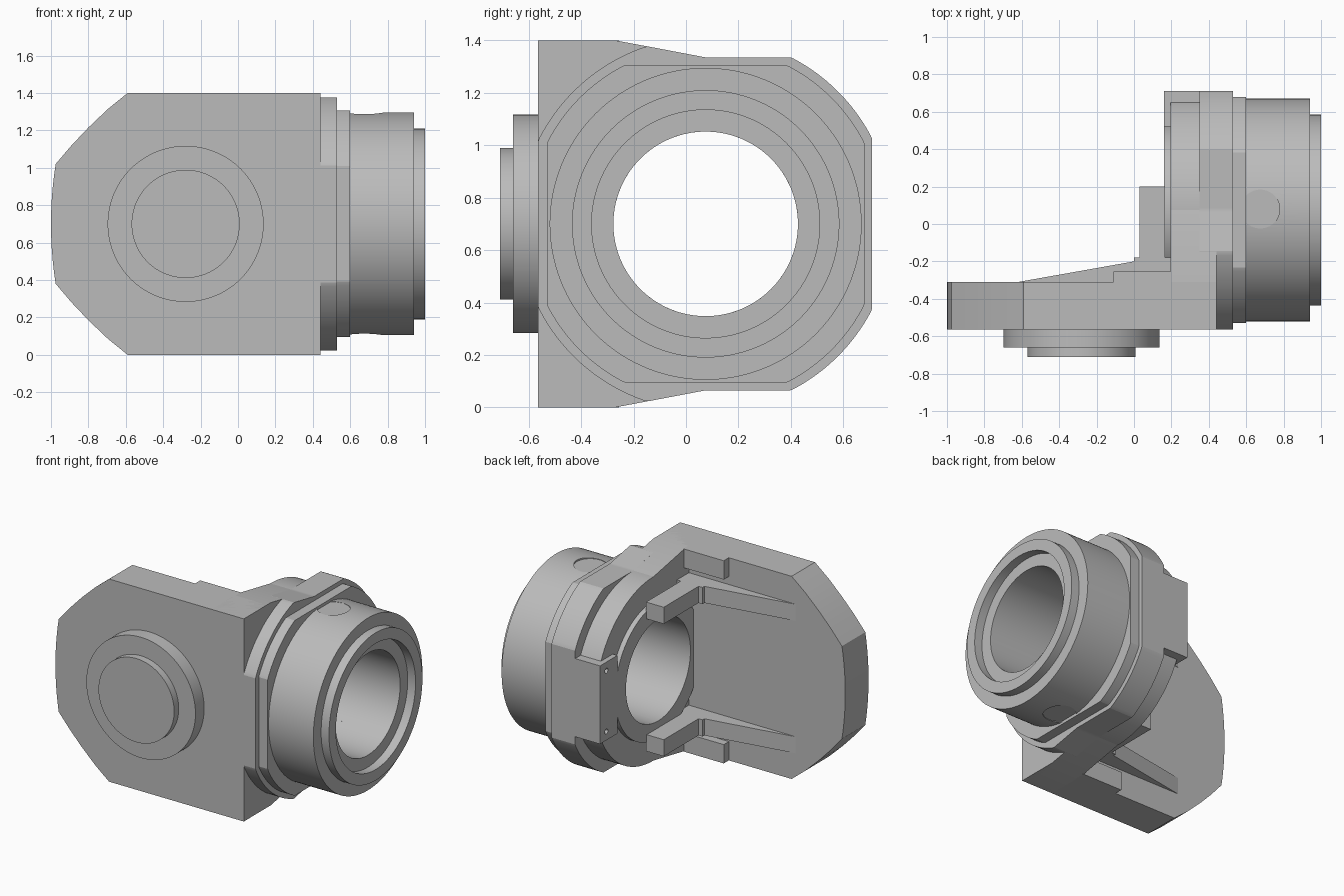
import bpy, bmesh, math

old = bpy.data.objects.get("Cube")
if old:
    bpy.data.objects.remove(old, do_unlink=True)

grey = bpy.data.materials.new("machined_grey")
grey.use_nodes = True
grey.diffuse_color = (0.5, 0.5, 0.5, 1)
grey.node_tree.nodes["Principled BSDF"].inputs["Base Color"].default_value = (0.5, 0.5, 0.5, 1)

CY, CZ = 0.075, 0.7      # barrel axis, running along x
BORE = 0.352


def finish(name, bm):
    bmesh.ops.recalc_face_normals(bm, faces=bm.faces)
    mesh = bpy.data.meshes.new(name)
    bm.to_mesh(mesh)
    bm.free()
    ob = bpy.data.objects.new(name, mesh)
    bpy.context.collection.objects.link(ob)
    mesh.materials.append(grey)
    return ob


def prism(name, pts, axis, lo, hi):
    """Extrude a 2D outline along the named axis."""
    place = {"x": lambda p, d: (d, p[0], p[1]),
             "y": lambda p, d: (p[0], d, p[1]),
             "z": lambda p, d: (p[0], p[1], d)}[axis]
    bm = bmesh.new()
    a = [bm.verts.new(place(p, lo)) for p in pts]
    b = [bm.verts.new(place(p, hi)) for p in pts]
    bm.faces.new(a)
    bm.faces.new(b)
    n = len(pts)
    for i in range(n):
        bm.faces.new((a[i], a[(i + 1) % n], b[(i + 1) % n], b[i]))
    return finish(name, bm)


def circle(u, v, r, n=128):
    return [(u + r * math.cos(2 * math.pi * i / n), v + r * math.sin(2 * math.pi * i / n))
            for i in range(n)]


def rect(u0, u1, v0, v1):
    return [(u0, v0), (u1, v0), (u1, v1), (u0, v1)]


def clipped_disc(radius, half, front, slope=0.0):
    """Disc around the barrel axis with flats; the flats may flare towards the front."""
    pts = []
    for i in range(360):
        c, s = math.cos(math.radians(i)), math.sin(math.radians(i))
        r = radius
        if c > 1e-6:
            r = min(r, half / c)
        elif c < -1e-6:
            r = min(r, -front / c)
        flat = abs(s) + (slope * c if c < 0 else 0)
        if flat > 1e-6:
            r = min(r, half / flat)
        pts.append((CY + r * c, CZ + r * s))
    return pts


def cut(ob, cutters):
    for c in cutters:
        m = ob.modifiers.new("cut", "BOOLEAN")
        m.operation = "DIFFERENCE"
        m.solver = "EXACT"
        m.object = c
        bpy.context.view_layer.objects.active = ob
        bpy.ops.object.modifier_apply(modifier=m.name)


# Front plate with tapered, slightly bowed end
taper = [(-0.59, 1.4), (-0.695, 1.315), (-0.8, 1.215), (-0.89, 1.12)]
end = [(-1 + 0.025 * (k / 5) ** 2, CZ + 0.32 * k / 5) for k in range(5, -6, -1)]
outline = [(0.44, 0), (0.44, 1.4)] + taper + end + [(x, 1.4 - z) for x, z in reversed(taper)]
prism("front_plate", outline, "y", -0.565, -0.31)

# Stepped round boss on the front
prism("boss_base", circle(-0.28, CZ, 0.417), "y", -0.66, -0.55)
prism("boss_cap", circle(-0.28, CZ, 0.289), "y", -0.71, -0.65)

# Upper and lower rims and L-shaped arms
arm = [(-0.62, -0.31), (0, -0.2), (0, -0.18), (0.03, -0.18), (0.03, 0.2),
       (0.165, 0.2), (0.165, -0.18), (0.2, -0.18), (0.2, -0.33), (-0.62, -0.33)]
for side, name in ((1, "upper"), (-1, "lower")):
    za, zb = sorted((CZ + side * 0.57, CZ + side * 0.7))
    prism(name + "_rim", rect(-0.11, 0.2, -0.33, -0.255), "z", za, zb)
    za, zb = sorted((CZ + side * 0.4, CZ + side * 0.515))
    prism(name + "_arm", arm, "z", za, zb)

# Housing around the bore
housing = [
    prism("housing_body", clipped_disc(0.714, 0.635, 0.64, 0.19), "x", 0.35, 0.53),
    prism("housing_shoulder", circle(CY, CZ, 0.635), "x", 0.195, 0.36),
    prism("housing_inner_ring", circle(CY, CZ, 0.47), "x", 0.16, 0.2),
    prism("housing_wedge", [(-0.565, 0), (-0.27, 0), (CY, 0.065), (CY, 1.335),
                            (-0.27, 1.4), (-0.565, 1.4)], "x", 0.195, 0.44),
    prism("housing_flange", clipped_disc(0.68, 0.605, 0.605), "x", 0.52, 0.598),
]
# The round shoulder must not pass through the plate's front face
bore = prism("bore_cutter", circle(CY, CZ, BORE), "x", -0.2, 1.2)
for part in housing:
    cut(part, [bore])

# Rear block with two small screw holes
block = prism("rear_block", rect(0.52, 0.71, CZ - 0.27, CZ + 0.27), "x", 0.16, 0.36)
holes = [prism("hole_cutter", circle(0.64, CZ + s * 0.21, 0.017, 24), "x", 0.1, 0.2)
         for s in (1, -1)]
cut(block, holes)

# Turned barrel with end lip and counterbore
section = [(0.58, BORE), (0.58, 0.595), (0.94, 0.595), (0.94, 0.51),
           (1.0, 0.51), (1.0, 0.435), (0.94, 0.435), (0.94, BORE)]
bm = bmesh.new()
N = 160
rings = [[bm.verts.new((x, CY + r * math.cos(2 * math.pi * i / N), CZ + r * math.sin(2 * math.pi * i / N)))
          for x, r in section] for i in range(N)]
for i in range(N):
    a, b = rings[i], rings[(i + 1) % N]
    for j in range(len(section)):
        k = (j + 1) % len(section)
        bm.faces.new((a[j], a[k], b[k], b[j]))
barrel = finish("barrel", bm)

# Shallow round spot faces on top and bottom of the barrel
spots = [prism("spot_cutter", circle(0.675, 0.08, 0.104, 64), "z", *z)
         for z in ((1.284, 1.4), (0.0, 0.116))]
cut(barrel, spots)

for c in [bore] + holes + spots:
    bpy.data.objects.remove(c, do_unlink=True)

# Smooth the round surfaces, keep edges crisp
bpy.ops.object.select_all(action="DESELECT")
for ob in bpy.context.collection.objects:
    if ob.type == "MESH" and ob.data.materials and ob.data.materials[0] == grey:
        ob.select_set(True)
        bpy.context.view_layer.objects.active = ob
bpy.ops.object.shade_smooth_by_angle(angle=math.radians(15))
